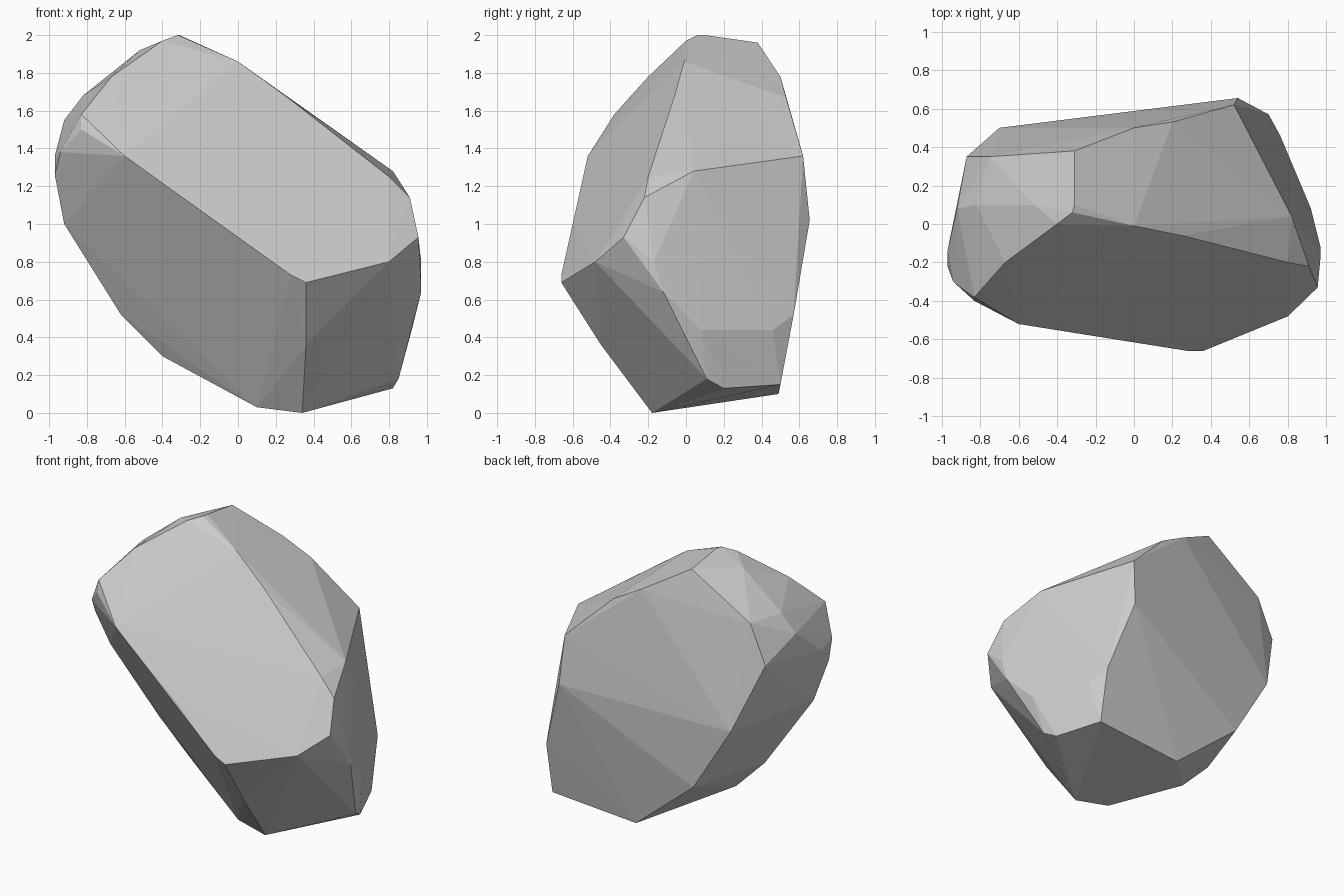
import bpy, bmesh

# Corner points of the boulder, grouped by the edge they lie on
front_ridge = [(.36, -.66, .69), (.28, -.66, .73), (-.07, -.6, 1.0), (-.6, -.52, 1.36), (-.83, -.4, 1.5)]
crown = [(-.83, -.38, 1.58), (-.67, -.2, 1.78), (-.4, 0, 1.97), (-.32, .06, 2), (-.31, .1, 2),
         (-.52, .1, 1.92), (-.82, .1, 1.68), (-.75, .35, 1.68), (-.31, .38, 1.96)]
right_shoulder = [(0, -.01, 1.86), (.25, -.06, 1.68), (.8, -.2, 1.25), (.91, -.22, 1.14),
                  (.82, .04, 1.28), (0, .5, 1.78), (.2, .53, 1.67), (.52, .62, 1.36)]
right_rim = [(.8, -.48, .8), (.955, -.33, .93), (.97, -.12, .64), (.97, -.17, .8), (.92, .08, .44),
             (.85, .11, .18), (.82, .2, .13), (.76, .46, .44), (.7, .57, .52), (.7, .5, .15)]
back_rim = [(.54, .655, 1.02), (.05, .49, .1), (-.2, .51, .34), (-.42, .52, .49),
            (-.7, .5, .95), (-.87, .35, 1.41)]
underside = [(.36, -.45, .36), (.34, -.18, 0), (.1, -.14, .03), (-.4, .01, .3),
             (-.62, 0, .52), (-.92, -.12, 1.0)]
left_tip = [(-.97, -.22, 1.26), (-.97, -.14, 1.36), (-.94, -.3, 1.38), (-.92, .08, 1.55)]

# Wrap the corners in a convex shell
bm = bmesh.new()
for p in front_ridge + crown + right_shoulder + right_rim + back_rim + underside + left_tip:
    bm.verts.new(p)
res = bmesh.ops.convex_hull(bm, input=bm.verts)
bmesh.ops.delete(bm, geom=[v for v in bm.verts if not v.link_faces], context='VERTS')
bmesh.ops.recalc_face_normals(bm, faces=bm.faces)

mesh = bpy.data.meshes.new("boulder")
bm.to_mesh(mesh)
bm.free()
boulder = bpy.data.objects.new("boulder", mesh)
bpy.context.collection.objects.link(boulder)
